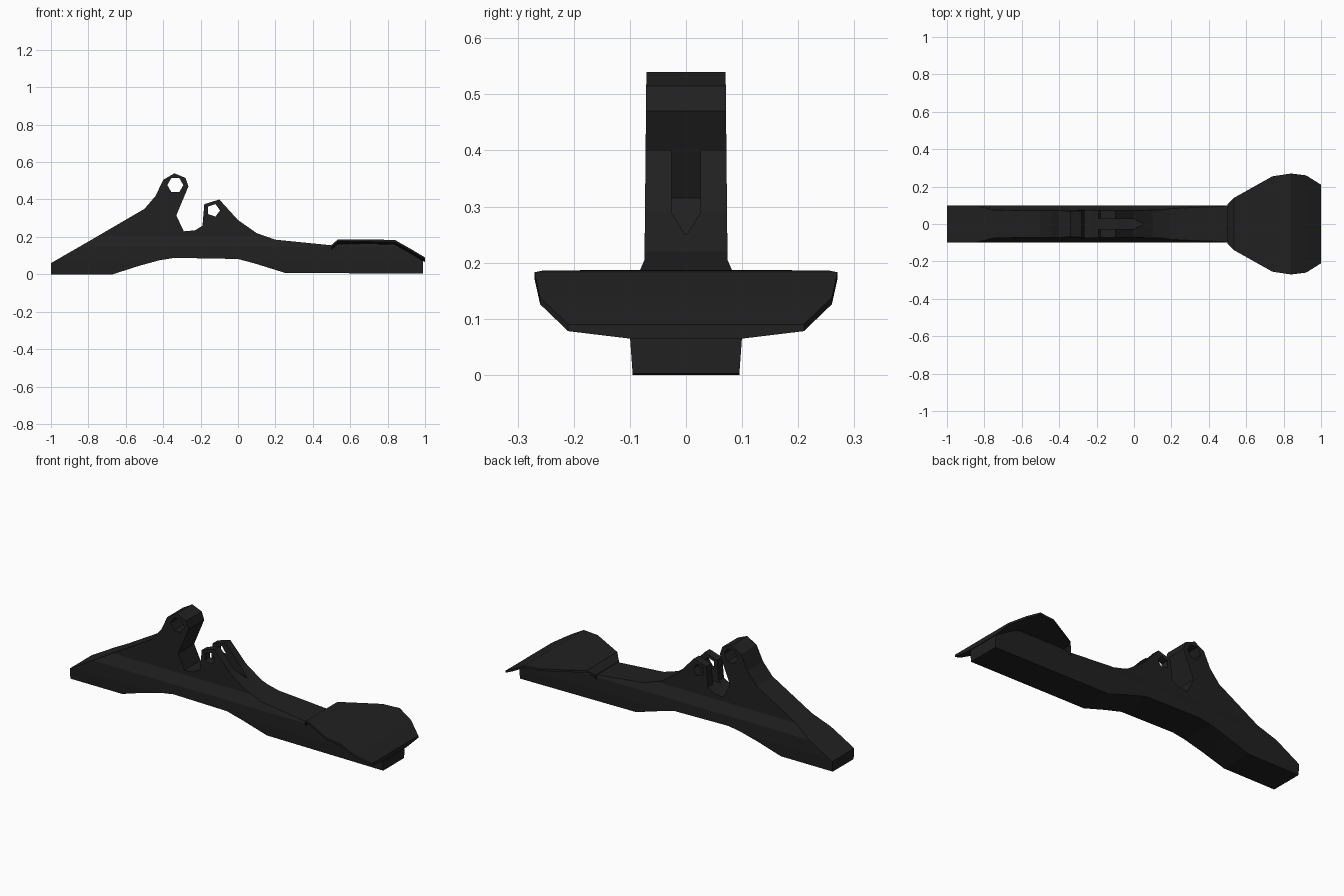
import bpy, bmesh, math
from mathutils import Vector

if "Cube" in bpy.data.objects:
    bpy.data.objects.remove(bpy.data.objects["Cube"])

black = bpy.data.materials.new("black_plastic")
black.diffuse_color = (0.015, 0.015, 0.015, 1)
black.use_nodes = True
black.node_tree.nodes["Principled BSDF"].inputs["Base Color"].default_value = black.diffuse_color


def finish(name, bm):
    bmesh.ops.recalc_face_normals(bm, faces=bm.faces)
    me = bpy.data.meshes.new(name)
    bm.to_mesh(me)
    bm.free()
    me.materials.append(black)
    ob = bpy.data.objects.new(name, me)
    bpy.context.collection.objects.link(ob)
    return ob


def prism(name, points, direction):
    """Closed outline swept along a direction."""
    bm = bmesh.new()
    face = bm.faces.new([bm.verts.new(p) for p in points])
    ext = bmesh.ops.extrude_face_region(bm, geom=[face], use_keep_orig=True)
    moved = [g for g in ext["geom"] if isinstance(g, bmesh.types.BMVert)]
    bmesh.ops.translate(bm, verts=moved, vec=Vector(direction))
    return finish(name, bm)


def boolean(target, cutter, operation):
    mod = target.modifiers.new("cut", "BOOLEAN")
    mod.operation, mod.solver, mod.object = operation, "EXACT", cutter
    cutter.hide_render = True
    bpy.context.view_layer.objects.active = target
    bpy.ops.object.modifier_apply(modifier=mod.name)
    bpy.data.objects.remove(cutter)


# Pedal arm: side silhouette with the two pivot lugs
side = [(-1, 0), (-0.67, 0), (-0.53, 0.045), (-0.42, 0.075), (-0.34, 0.088),
        (0, 0.082), (0.1, 0.055), (0.25, 0.008), (0.99, 0.003),
        (0.99, 0.075), (0.84, 0.165), (0.54, 0.165), (0.5, 0.155),
        (0.2, 0.185), (0.1, 0.22), (0, 0.29), (-0.1, 0.4), (-0.18, 0.375),
        (-0.19, 0.26), (-0.23, 0.235), (-0.29, 0.23), (-0.33, 0.315),
        (-0.265, 0.47), (-0.28, 0.515), (-0.34, 0.54), (-0.4, 0.505),
        (-0.44, 0.42), (-0.5, 0.35), (-0.8, 0.175), (-1, 0.06)]
arm = prism("arm", [(x, -0.2, z) for x, z in side], (0, 0.4, 0))

# Cross-section: wide base, narrow lugs
half = [(0.09, -0.1), (0.095, 0), (0.1, 0.07), (0.1, 0.145), (0.074, 0.205), (0.069, 0.7)]
section = half + [(-y, z) for y, z in reversed(half)]
boolean(arm, prism("section", [(-1.2, y, z) for y, z in section], (2.4, 0, 0)), "INTERSECT")

# Pointed slot that forks the front lug
slot = [(-0.22, -0.026), (0, -0.026), (0.06, 0), (0, 0.026), (-0.22, 0.026)]
boolean(arm, prism("slot", [(x, y, 0.25) for x, y in slot], (0, 0, 0.4)), "DIFFERENCE")

# Pivot holes
for cx, cz, r, n in ((-0.335, 0.477, 0.043, 6), (-0.131, 0.342, 0.035, 5)):
    ring = [(cx + r * math.cos(2 * math.pi * i / n), -0.3,
             cz + r * math.sin(2 * math.pi * i / n)) for i in range(n)]
    boolean(arm, prism("hole", ring, (0, 0.6, 0)), "DIFFERENCE")

# Foot plate: thin bent sheet, stations are (x, half width, top z)
stations = [(0.5, 0.105, 0.157), (0.535, 0.14, 0.187), (0.74, 0.255, 0.186),
            (0.84, 0.27, 0.183), (0.92, 0.26, 0.138), (1.0, 0.21, 0.09)]
bm = bmesh.new()
rings = []
for x, w, z in stations:
    outline = [(-w, z), (w, z), (w, z - 0.012), (0.102, z - 0.025),
               (-0.102, z - 0.025), (-w, z - 0.012)]
    rings.append([bm.verts.new((x, y, h)) for y, h in outline])
for a, b in zip(rings, rings[1:]):
    for i in range(6):
        j = (i + 1) % 6
        bm.faces.new((a[i], a[j], b[j], b[i]))
bm.faces.new(rings[0])
bm.faces.new(rings[-1])
finish("foot_plate", bm)
